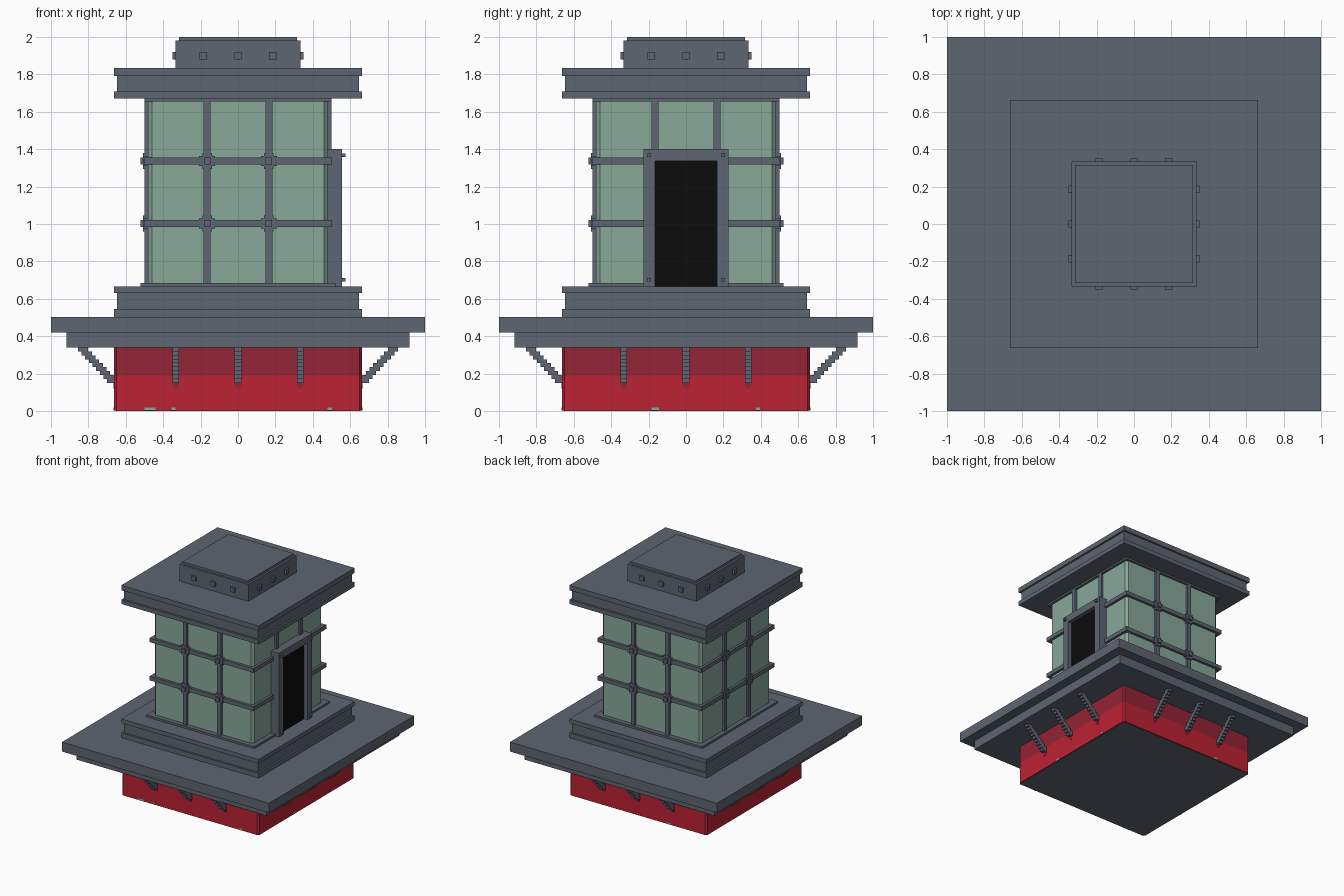
import bpy, bmesh, math
from mathutils import Matrix, Vector

if "Cube" in bpy.data.objects:
    bpy.data.objects.remove(bpy.data.objects["Cube"])


def material(name, rgb):
    m = bpy.data.materials.new(name)
    lin = [((c / 255 + 0.055) / 1.055) ** 2.4 if c > 10 else c / 255 / 12.92 for c in rgb]
    m.diffuse_color = (*lin, 1)
    m.use_nodes = True
    m.node_tree.nodes["Principled BSDF"].inputs["Base Color"].default_value = m.diffuse_color
    return m


GREY = material("slate grey", (94, 102, 113))
GLASS = material("pale green glass", (136, 168, 154))
RED = material("red paint", (188, 34, 51))
DARK_RED = material("dark red paint", (146, 35, 53))
BLACK = material("black", (12, 12, 12))


def boxes(name, mat, items, chamfer=0):
    """One object made of boxes given as (x0, x1, y0, y1, z0, z1)."""
    bm = bmesh.new()
    for x0, x1, y0, y1, z0, z1 in items:
        mtx = Matrix.Translation(((x0 + x1) / 2, (y0 + y1) / 2, (z0 + z1) / 2)) @ \
            Matrix.Diagonal((abs(x1 - x0), abs(y1 - y0), z1 - z0, 1))
        bmesh.ops.create_cube(bm, size=1, matrix=mtx)
    if chamfer:
        upright = [e for e in bm.edges if abs(e.verts[0].co.z - e.verts[1].co.z) > 0.01]
        bmesh.ops.bevel(bm, geom=upright, offset=chamfer, segments=1, affect='EDGES')
    me = bpy.data.meshes.new(name)
    bm.to_mesh(me)
    bm.free()
    me.materials.append(mat)
    ob = bpy.data.objects.new(name, me)
    bpy.context.collection.objects.link(ob)
    return ob


def slab(h, z0, z1):
    return (-h, h, -h, h, z0, z1)


def side(k, u0, u1, d0, d1, z0, z1):
    """Box on side k (0 front, 1 right, 2 back, 3 left): u along, d outward."""
    r = Matrix.Rotation(k * math.pi / 2, 3, 'Z')
    a, b = r @ Vector((u0, -d0, 0)), r @ Vector((u1, -d1, 0))
    return (min(a.x, b.x), max(a.x, b.x), min(a.y, b.y), max(a.y, b.y), z0, z1)


# red base with a darker upper band and a grey underside
boxes("base_wall", RED, [slab(0.663, 0.003, 0.19)], 0.014)
boxes("base_wall_upper", DARK_RED, [slab(0.663, 0.19, 0.34)], 0.014)
boxes("base_underside", GREY, [slab(0.655, 0, 0.003)])

# balcony and stepped floor
boxes("balcony", GREY, [slab(0.917, 0.34, 0.42), slab(1.0, 0.42, 0.503)])
boxes("floor_plinth", GREY, [slab(0.663, 0.503, 0.545), slab(0.647, 0.545, 0.63),
                             slab(0.663, 0.63, 0.667), slab(0.52, 0.667, 0.685)])

# stepped brackets under the balcony, with stains below them
steps, stains = [], []
N = 9
for k in range(4):
    for u in (-0.333, 0, 0.333):
        for i in range(N):
            d = 0.645 + i * 0.0195
            z = 0.15 + i * 0.19 / N
            steps.append(side(k, u - 0.018, u + 0.018, max(d, 0.655), d + 0.055, z, z + 0.19 / N))
        stains.append(side(k, u - 0.018, u + 0.018, 0.66, 0.665, 0.135, 0.19))
        stains.append(side(k, u - 0.009, u + 0.009, 0.66, 0.665, 0.12, 0.135))
boxes("balcony_brackets", GREY, steps)
boxes("bracket_stains", DARK_RED, stains)

# small green patches at the foot of the wall
moss = []
for k, spots in {0: [(-0.47, 0.03), (-0.345, 0.01), (0.49, 0.012)],
                 1: [(-0.165, 0.02), (0.385, 0.01)],
                 2: [(0.3, 0.02)], 3: [(0.2, 0.015)]}.items():
    for u, w in spots:
        moss.append(side(k, u - w, u + w, 0.66, 0.665, 0.003, 0.02))
boxes("green_patches", GLASS, moss)

# lantern glass
boxes("lantern_glass", GLASS, [slab(0.48, 0.68, 1.67)], 0.02)

# glazing bars, joint plates and studs
bars = [slab(0.502, z - 0.018, z + 0.018) for z in (1.003, 1.337)]
bars.append(slab(0.5, 1.655, 1.672))
joints = []
for k in range(4):
    for u in (-0.165, 0.165):
        bars.append(side(k, u - 0.019, u + 0.019, 0.47, 0.499, 0.68, 1.66))
        if k == 1:
            continue
        for z in (1.003, 1.337):
            joints.append(side(k, u - 0.043, u + 0.043, 0.47, 0.508, z - 0.026, z + 0.026))
            joints.append(side(k, u - 0.026, u + 0.026, 0.47, 0.507, z - 0.043, z + 0.043))
            joints.append(side(k, u - 0.018, u + 0.018, 0.47, 0.521, z - 0.018, z + 0.018))
boxes("glazing_bars", GREY, bars)
boxes("bar_joints", GREY, joints)

# doorway on the right side
frame = [side(1, s * 0.167, s * 0.228, 0.47, 0.556, 0.667, 1.4) for s in (-1, 1)]
frame.append(side(1, -0.167, 0.167, 0.47, 0.556, 1.337, 1.4))
for s in (-1, 1):
    for z in (0.702, 1.368):
        frame.append(side(1, s * 0.198 - 0.01, s * 0.198 + 0.01, 0.55, 0.575, z - 0.01, z + 0.01))
boxes("door_frame", GREY, frame)
boxes("door_opening", BLACK, [side(1, -0.167, 0.167, 0.47, 0.522, 0.667, 1.337)])

# roof and cap
boxes("roof", GREY, [slab(0.663, 1.67, 1.708), slab(0.647, 1.708, 1.79), slab(0.663, 1.79, 1.833)])
boxes("roof_cap", GREY, [slab(0.333, 1.833, 1.98), slab(0.315, 1.98, 2.0)])
boxes("cap_studs", GREY, [side(k, u - 0.02, u + 0.02, 0.32, 0.35, 1.88, 1.92)
                          for k in range(4) for u in (-0.187, 0, 0.187)])
